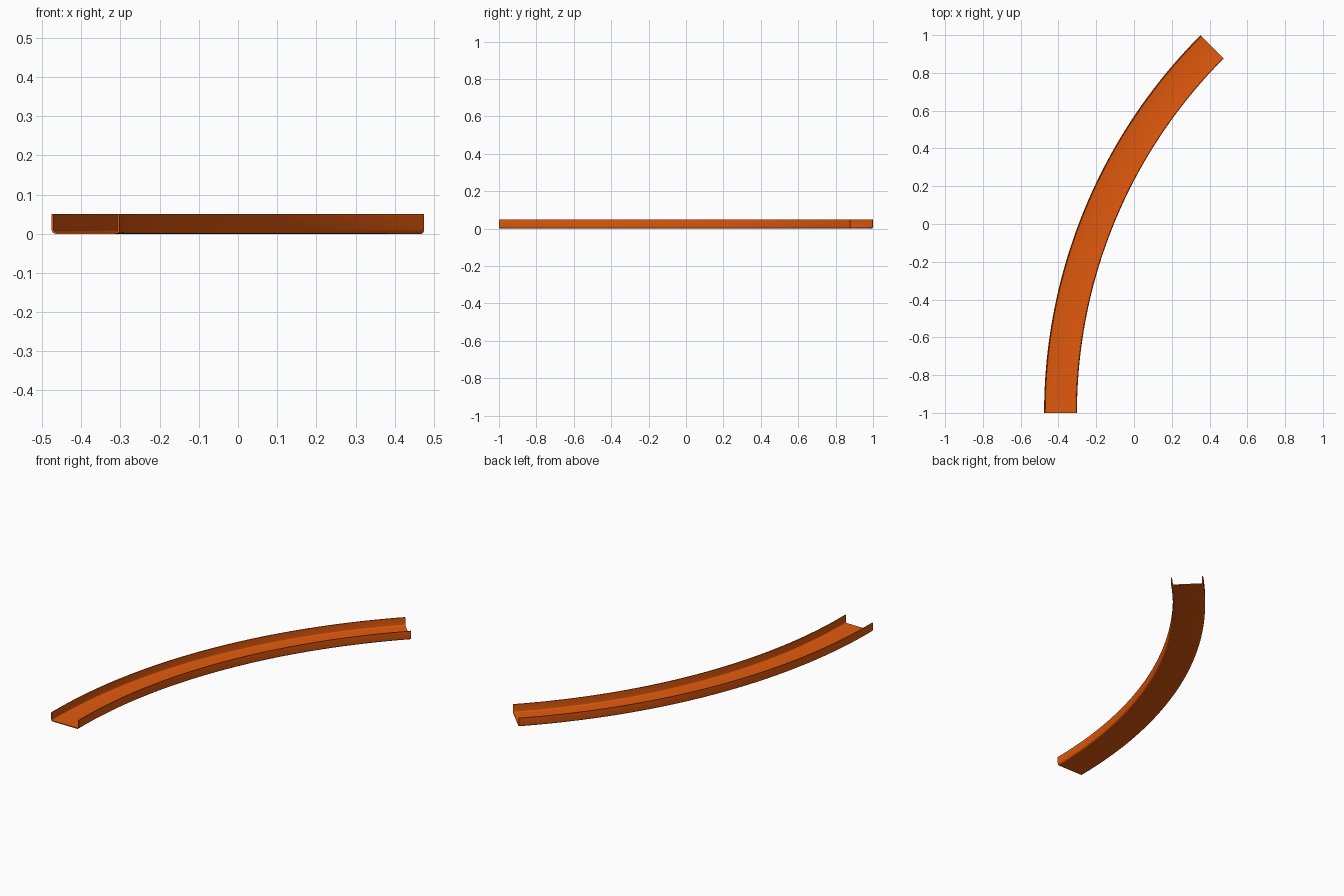
import bpy, bmesh, math

if "Cube" in bpy.data.objects:
    bpy.data.objects.remove(bpy.data.objects["Cube"])

# Dimensions: 45 degree bend starting at y = -1
R_OUT, R_IN = 2.828, 2.654
H, T = 0.05, 0.005
FILLET = 0.011
CX, CY = -0.476 + R_OUT, -1.0
SEGS, ANGLE = 48, math.radians(45)
W = R_OUT - R_IN


def corner(cx, cz, r, a0, a1, n=4):
    """Points along a rounded corner."""
    return [(cx + r * math.cos(math.radians(a0 + (a1 - a0) * i / n)),
             cz + r * math.sin(math.radians(a0 + (a1 - a0) * i / n)))
            for i in range(n + 1)]


# Half of the U-shaped section as outer and inner lines, mirrored for the rest
hw = W / 2
c = hw - FILLET
outer_r = [(hw, H)] + corner(c, FILLET, FILLET, 0, -90)
inner_r = [(hw - T, H)] + corner(c, FILLET, FILLET - T, 0, -90)
outer = outer_r + [(-x, z) for x, z in reversed(outer_r)]
inner = inner_r + [(-x, z) for x, z in reversed(inner_r)]
n = len(outer)
profile = outer + inner[::-1]

# Sweep the section along the arc
bm = bmesh.new()
rings = []
for i in range(SEGS + 1):
    a = ANGLE * i / SEGS
    ring = []
    for u, z in profile:
        r = (R_OUT + R_IN) / 2 - u
        ring.append(bm.verts.new((CX - r * math.cos(a), CY + r * math.sin(a), z)))
    rings.append(ring)
m = len(profile)
for r0, r1 in zip(rings, rings[1:]):
    for j in range(m):
        k = (j + 1) % m
        bm.faces.new((r0[j], r0[k], r1[k], r1[j]))

# Close both ends with quads between the outer and inner lines
for ring in (rings[0], rings[-1]):
    for j in range(n - 1):
        bm.faces.new((ring[j], ring[j + 1], ring[m - 2 - j], ring[m - 1 - j]))
bmesh.ops.recalc_face_normals(bm, faces=bm.faces)

mesh = bpy.data.meshes.new("curved_track")
bm.to_mesh(mesh)
bm.free()
track = bpy.data.objects.new("curved_track", mesh)
bpy.context.collection.objects.link(track)

# Orange plastic
mat = bpy.data.materials.new("orange_plastic")
mat.diffuse_color = (0.75, 0.1, 0.004, 1)
mat.use_nodes = True
mat.node_tree.nodes["Principled BSDF"].inputs["Base Color"].default_value = mat.diffuse_color
mesh.materials.append(mat)

bpy.context.view_layer.objects.active = track
track.select_set(True)
bpy.ops.object.shade_smooth_by_angle(angle=math.radians(35))
